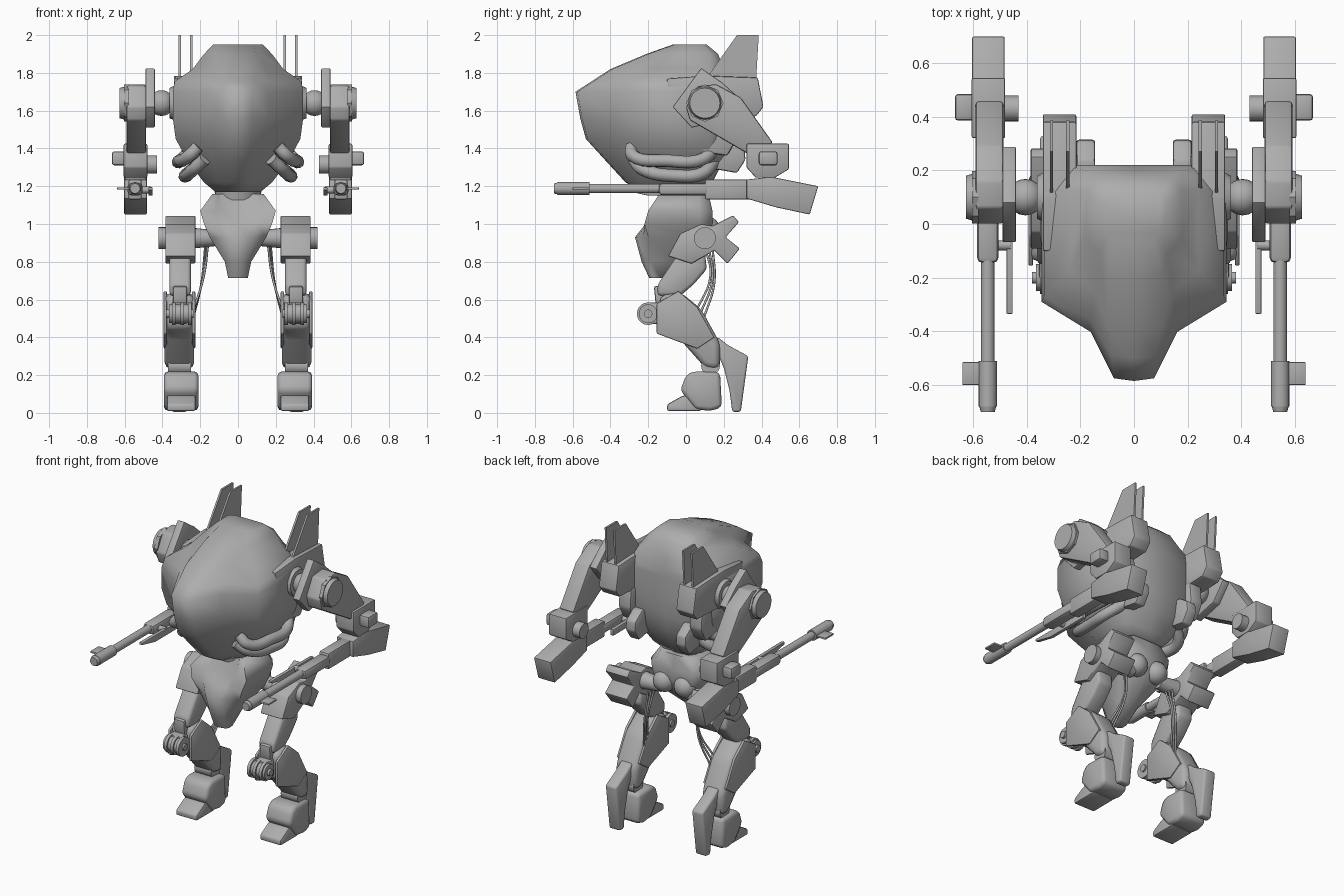
import bpy, bmesh
from mathutils import Vector

cube = bpy.data.objects.get("Cube")
if cube:
    bpy.data.objects.remove(cube, do_unlink=True)

grey = bpy.data.materials.new("plain_grey")
grey.use_nodes = True
grey.diffuse_color = (0.42, 0.42, 0.42, 1)
grey.node_tree.nodes["Principled BSDF"].inputs["Base Color"].default_value = (0.42, 0.42, 0.42, 1)


def finish(name, bm, mirror=True, angle=0.6):
    bmesh.ops.recalc_face_normals(bm, faces=bm.faces)
    mesh = bpy.data.meshes.new(name)
    bm.to_mesh(mesh)
    bm.free()
    mesh.materials.append(grey)
    ob = bpy.data.objects.new(name, mesh)
    bpy.context.collection.objects.link(ob)
    bpy.ops.object.select_all(action='DESELECT')
    ob.select_set(True)
    bpy.context.view_layer.objects.active = ob
    bpy.ops.object.shade_smooth_by_angle(angle=angle)
    if mirror:
        ob.modifiers.new("mirror", 'MIRROR').use_mirror_merge = False


def prism(name, x0, x1, pts, bevel=0.01, angle=0.6):
    """Side outline in (y, z) extruded from x0 to x1."""
    bm = bmesh.new()
    face = bm.faces.new([bm.verts.new((x0, y, z)) for y, z in pts])
    new = bmesh.ops.extrude_face_region(bm, geom=[face])["geom"]
    for v in new:
        if isinstance(v, bmesh.types.BMVert):
            v.co.x = x1
    bmesh.ops.recalc_face_normals(bm, faces=bm.faces)
    if bevel:
        bmesh.ops.bevel(bm, geom=bm.edges[:], offset=bevel, segments=2, profile=0.5,
                        affect='EDGES', clamp_overlap=True)
    finish(name, bm, True, angle)


def box(name, x0, x1, y0, y1, z0, z1, bevel=0.01):
    prism(name, x0, x1, [(y0, z0), (y1, z0), (y1, z1), (y0, z1)], bevel)


def rod(name, a, b, r1, r2=None, sides=20, mirror=True):
    """Cylinder or cone between two points."""
    a, b = Vector(a), Vector(b)
    bm = bmesh.new()
    bmesh.ops.create_cone(bm, cap_ends=True, segments=sides, radius1=r1,
                          radius2=r1 if r2 is None else r2, depth=(b - a).length)
    turn = (b - a).to_track_quat('Z', 'Y').to_matrix()
    bmesh.ops.rotate(bm, matrix=turn, verts=bm.verts)
    bmesh.ops.translate(bm, vec=(a + b) / 2, verts=bm.verts)
    finish(name, bm, mirror)


def axle(name, x0, x1, y, z, r1, r2=None, sides=20):
    rod(name, (x0, y, z), (x1, y, z), r1, r2, sides)


def ball(name, at, r):
    bm = bmesh.new()
    bmesh.ops.create_uvsphere(bm, u_segments=18, v_segments=12, radius=r)
    bmesh.ops.translate(bm, vec=at, verts=bm.verts)
    finish(name, bm)


def loft(name, rows, angle):
    """Rows: height, front y, front half width, shoulder y, half width, back y."""
    bm = bmesh.new()
    rings = []
    for z, yf, wn, ys, w, yb in rows:
        half = [(wn, yf + 0.01), (wn + 0.32 * (w - wn), yf + 0.62 * (ys - yf)), (w, ys),
                (w, ys + 0.8 * (yb - ys)), (0.75 * w, yb)]
        pts = [(0, yf)] + half + [(0, yb)] + [(-x, y) for x, y in reversed(half)]
        rings.append([bm.verts.new((x, y, z)) for x, y in pts])
    n = len(rings[0])
    for lo, hi in zip(rings, rings[1:]):
        for i in range(n):
            bm.faces.new((lo[i], lo[(i + 1) % n], hi[(i + 1) % n], hi[i]))
    bm.faces.new(rings[0])
    bm.faces.new(rings[-1])
    finish(name, bm, False, angle)


def hose(name, pts, r):
    cu = bpy.data.curves.new(name, 'CURVE')
    cu.dimensions = '3D'
    cu.bevel_depth = r
    cu.bevel_resolution = 3
    cu.resolution_u = 6
    cu.use_fill_caps = True
    sp = cu.splines.new('BEZIER')
    sp.bezier_points.add(len(pts) - 1)
    for p, co in zip(sp.bezier_points, pts):
        p.co = co
        p.handle_left_type = p.handle_right_type = 'AUTO'
    cu.materials.append(grey)
    ob = bpy.data.objects.new(name, cu)
    bpy.context.collection.objects.link(ob)
    ob.modifiers.new("mirror", 'MIRROR').use_mirror_merge = False


# Egg-shaped body, and a pelvis with a hollow upper front
loft("body_hull", [
    (1.95, -.07, .08, -.02, .13, .11), (1.9, -.21, .1, -.05, .18, .17),
    (1.82, -.4, .1, -.17, .24, .2), (1.755, -.5, .085, -.27, .335, .215),
    (1.7, -.585, .075, -.29, .345, .22), (1.56, -.56, .075, -.29, .345, .22),
    (1.45, -.53, .07, -.26, .33, .22), (1.34, -.43, .07, -.2, .27, .2),
    (1.22, -.32, .06, -.15, .18, .14), (1.17, -.23, .05, -.12, .12, .1)], 1.5)
loft("pelvis", [
    (1.16, -.13, .09, -.14, .135, .12), (1.07, -.17, .09, -.2, .2, .14),
    (1.0, -.215, .06, -.22, .18, .14), (.93, -.27, .05, -.2, .15, .12),
    (.8, -.235, .04, -.19, .07, -.02), (.715, -.195, .04, -.17, .052, -.12)], 1.1)
rod("waist", (0, -.03, 1.0), (0, -.03, 1.25), .09, .14, 24, False)
ball("pelvis_back_balls", (.075, .11, .97), .07)

# Back boosters with tall thin fins
prism("back_booster", .215, .34, [(-.1, 1.72), (-.1, 1.77), (.1, 1.785), (.38, 1.775), (.41, 1.62), (.37, 1.57), (.1, 1.56)], .007)
for i, x in enumerate((.247, .308)):
    prism("back_fin_%d" % (i + 1), x - .006, x + .006,
          [(.1, 1.76), (.27, 2), (.385, 2), (.37, 1.74)], 0)
prism("rear_vent", .145, .215, [(.1, 1.3), (.27, 1.27), (.315, 1.34), (.31, 1.4), (.24, 1.45), (.1, 1.45)])
prism("rear_side_block", .21, .3, [(.08, 1.38), (.22, 1.36), (.27, 1.45), (.26, 1.58), (.08, 1.58)], .015)
hose("upper_hose", [(.21, -.29, 1.41), (.26, -.28, 1.36), (.31, -.1, 1.335), (.3, .08, 1.34), (.23, .16, 1.41)], .034)
hose("lower_hose", [(.175, -.28, 1.345), (.235, -.23, 1.29), (.275, -.05, 1.255), (.27, .08, 1.265), (.19, .15, 1.33)], .034)

# Shoulders and upper arms
axle("shoulder_socket", .32, .362, .1, 1.64, .1, .08)
ball("shoulder_ball", (.405, .1, 1.64), .068)
axle("shoulder_neck", .34, .46, .1, 1.64, .045)
prism("shoulder_plate", .44, .49, [(-.07, 1.62), (.08, 1.825), (.19, 1.75), (.29, 1.66), (.2, 1.55), (.03, 1.51)], .006)
prism("upper_arm", .487, .59, [(0, 1.62), (.06, 1.73), (.16, 1.74), (.29, 1.67), (.46, 1.43), (.33, 1.37), (.02, 1.55)])
axle("shoulder_cap", .58, .603, .1, 1.64, .098, None, 8)
axle("shoulder_disc", .6, .627, .1, 1.64, .088, .08)

# Elbows and forearms
prism("elbow_block", .48, .605, [(.32, 1.3), (.37, 1.245), (.47, 1.245), (.545, 1.29), (.545, 1.425), (.32, 1.425)], .007)
box("elbow_spike", .595, .668, .385, .485, 1.31, 1.385, .014)
axle("elbow_knob", .43, .5, .43, 1.315, .048)
prism("forearm", .482, .603, [(.32, 1.135), (.32, 1.235), (.45, 1.25), (.7, 1.2), (.655, 1.05), (.47, 1.09)], .006)

# Long guns held forward
box("gun_body", .51, .58, .1, .34, 1.13, 1.235)
box("gun_sleeve", .505, .585, -.145, .12, 1.152, 1.217, .02)
rod("gun_barrel", (.545, -.55, 1.188), (.545, .1, 1.188), .025)
rod("gun_muzzle", (.545, -.68, 1.188), (.545, -.51, 1.188), .034)
rod("gun_tip", (.545, -.7, 1.188), (.545, -.67, 1.188), .026, .034)
box("muzzle_fin", .57, .64, -.6, -.515, 1.182, 1.194, .003)
prism("lower_blade", .452, .475, [(-.335, 1.18), (-.2, 1.15), (.1, 1.15), (.1, 1.19), (-.335, 1.195)], .004)
axle("blade_pin", .46, .53, -.08, 1.18, .018)

# Hips and thighs
axle("hip_axle", .1, .24, .1, .925, .04, .055)
prism("hip_block", .225, .385, [(-.095, .83), (-.03, .95), (.08, 1.0), (.14, .99), (.25, 1.045), (.28, 1.01),
                                (.21, .93), (.285, .87), (.22, .79), (.15, .86), (.03, .79)], .007)
axle("hip_disc", .38, .42, .1, .925, .058)
prism("thigh", .25, .362, [(-.03, .86), (.1, .85), (.11, .76), (.04, .68), (-.03, .62), (-.15, .62), (-.15, .68)], .018, 1.1)
prism("thigh_front_plate", .27, .345, [(-.17, .67), (-.03, .68), (-.03, .57), (-.16, .57)])

# Knees
axle("knee_drum", .25, .365, -.2, .525, .05)
for i, x in enumerate((.245, .285, .33)):
    axle("knee_disc_%d" % (i + 1), x, x + .02, -.2, .525, .06)
box("knee_arm", .265, .355, -.21, -.08, .47, .585, .015)
axle("knee_bolt", .235, .38, -.2, .525, .022)

# Shins, heels and feet
prism("shin", .232, .388, [(-.14, .45), (-.14, .62), (-.03, .64), (.08, .55), (.18, .37), (.18, .23), (.1, .24), (-.05, .41)], .032, 1.1)
for side, x in (("inner", .226), ("outer", .376)):
    prism(side + "_shin_plate", x, x + .018, [(-.155, .42), (-.155, .58), (-.04, .645), (.06, .56), (.15, .4), (.06, .34)], .006)
axle("ankle", .25, .37, .13, .25, .05)
prism("heel_spike", .27, .35, [(.13, .39), (.17, .4), (.22, .36), (.33, .3), (.29, .005), (.245, .005), (.23, .12), (.2, .24)], .012, 1.1)
prism("foot", .21, .392, [(-.03, .12), (.0, .2), (.04, .22), (.18, .215), (.19, .03), (.13, .01), (.05, .02)], .022, 1.1)
prism("toe", .225, .377, [(-.1, .01), (-.1, .045), (-.02, .09), (.06, .1), (.08, .01)])

# Thin cables behind the thighs
for i in range(3):
    s = i * .02
    hose("leg_cable_%d" % (i + 1), [(.16 + s / 3, .1 + s, .88), (.18 + s / 3, .13 + s / 2, .73 - s), (.24, .05 + s, .53 - s)], .006)
